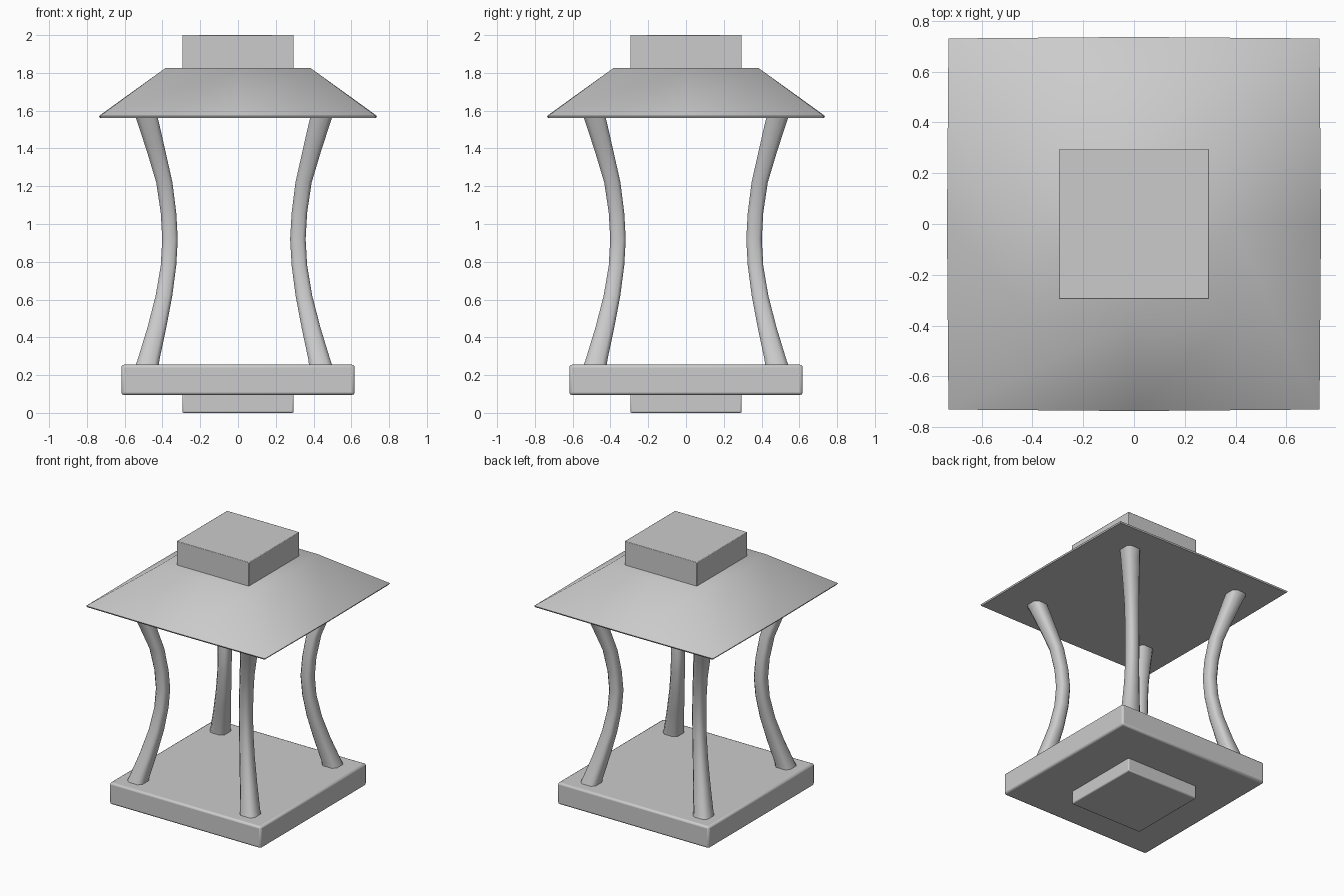
import bpy, bmesh, math

if "Cube" in bpy.data.objects:
    bpy.data.objects.remove(bpy.data.objects["Cube"])


def loft(name, rings, smooth_angle):
    """Skin a list of equal-length point rings and cap both ends."""
    bm = bmesh.new()
    loops = [[bm.verts.new(p) for p in ring] for ring in rings]
    n = len(loops[0])
    for a, b in zip(loops, loops[1:]):
        for i in range(n):
            j = (i + 1) % n
            bm.faces.new((a[i], a[j], b[j], b[i]))
    bm.faces.new(loops[0][::-1])
    bm.faces.new(loops[-1])
    bmesh.ops.recalc_face_normals(bm, faces=bm.faces)
    me = bpy.data.meshes.new(name)
    bm.to_mesh(me)
    bm.free()
    ob = bpy.data.objects.new(name, me)
    bpy.context.collection.objects.link(ob)
    bpy.ops.object.select_all(action='DESELECT')
    ob.select_set(True)
    bpy.context.view_layer.objects.active = ob
    bpy.ops.object.shade_smooth_by_angle(angle=math.radians(smooth_angle))
    return ob


def block(name, half, z0, z1, bevel):
    bpy.ops.mesh.primitive_cube_add(size=1, location=(0, 0, (z0 + z1) / 2))
    ob = bpy.context.object
    ob.name = name
    ob.scale = (2 * half, 2 * half, z1 - z0)
    bpy.ops.object.transform_apply(location=False, rotation=False, scale=True)
    mod = ob.modifiers.new("soft_edges", 'BEVEL')
    mod.width = bevel
    mod.segments = 2
    bpy.ops.object.shade_smooth_by_angle(angle=math.radians(40))
    return ob


def square_ring(half, z, bow=0.0):
    """Square with a point in the middle of each side, slightly bowed."""
    h, m = half, half + bow
    return [(-h, -h, z), (0, -m, z), (h, -h, z), (m, 0, z),
            (h, h, z), (0, m, z), (-h, h, z), (-m, 0, z)]


def chamfer_ring(cx, cy, half, z):
    """Square cross-section with chamfered corners."""
    h, c = half, half * 0.6
    pts = [(-c, -h), (c, -h), (h, -c), (h, c), (c, h), (-c, h), (-h, c), (-h, -c)]
    return [(cx + x, cy + y, z) for x, y in pts]


# Foot, base slab and top cap
block("foot", 0.295, 0.0, 0.11, 0.008)
block("base", 0.618, 0.095, 0.255, 0.014)
block("top_cap", 0.295, 1.80, 2.0, 0.004)

# Sloping roof with a thin rim
loft("roof", [square_ring(0.725, 1.562, 0.006), square_ring(0.73, 1.572, 0.006),
              square_ring(0.385, 1.825)], 55)

# Four inward-curving legs: (height, inward offset, half width)
profile = [(0.23, -0.005, 0.064), (0.28, 0.006, 0.058), (0.45, 0.05, 0.050),
           (0.62, 0.088, 0.044), (0.78, 0.112, 0.041), (0.92, 0.12, 0.041),
           (1.06, 0.112, 0.041), (1.22, 0.09, 0.043), (1.38, 0.048, 0.049),
           (1.50, 0.015, 0.055), (1.58, -0.008, 0.059)]
for xname, sx, x0 in (("left", -1, 0.48), ("right", 1, 0.437)):
    for yname, sy in (("front", -1), ("back", 1)):
        loft(f"{yname}_{xname}_leg",
             [chamfer_ring(sx * (x0 - d), sy * (0.48 - d), w, z) for z, d, w in profile], 60)
